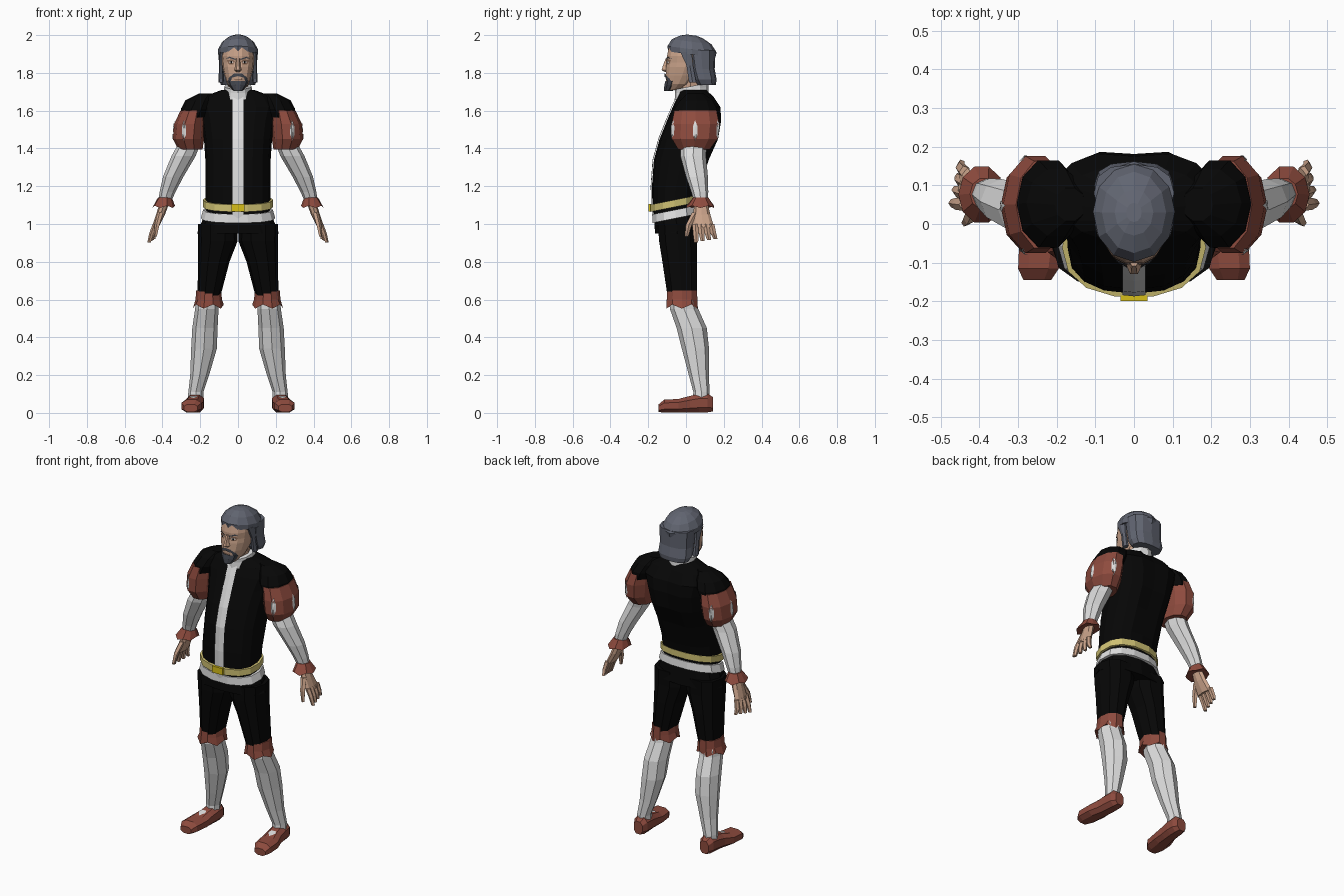
import bpy, bmesh, math
from mathutils import Vector
from mathutils.bvhtree import BVHTree


def material(name, r, g, b):
    m = bpy.data.materials.new(name)
    m.diffuse_color = (r, g, b, 1)
    return m


BLACK = material("black_cloth", 0.002, 0.002, 0.002)
WHITE = material("white_linen", 0.72, 0.72, 0.72)
RED = material("rust_red", 0.27, 0.07, 0.048)
HAIR = material("grey_hair", 0.12, 0.13, 0.165)
BEARD = material("dark_beard", 0.055, 0.06, 0.075)
SKIN = material("skin", 0.58, 0.36, 0.25)
SHADE = material("brown_skin", 0.25, 0.14, 0.09)
BELT = material("pale_yellow", 0.62, 0.53, 0.17)
GOLD = material("gold", 0.68, 0.52, 0.01)


def finish(name, bm, mat):
    me = bpy.data.meshes.new(name)
    bm.to_mesh(me)
    bm.free()
    me.materials.append(mat)
    ob = bpy.data.objects.new(name, me)
    bpy.context.collection.objects.link(ob)
    return ob


def loft(name, mat, rings, n=10, p=2.0, tilt=0.0, sx=1, wave=0.0, along_y=False):
    """Skin rings (cx, cy, z, rx, ry); p squares them off, tilt raises z with y."""
    bm = bmesh.new()
    loops = []
    for k, (cx, cy, z, rx, ry) in enumerate(rings):
        loop = []
        for i in range(n):
            a = 2 * math.pi * (i + (0.5 if along_y else 0)) / n
            c, s = math.cos(a), math.sin(a)
            x = cx + rx * math.copysign(abs(c) ** (2 / p), c)
            y = cy + ry * math.copysign(abs(s) ** (2 / p), s)
            if along_y:
                co = (sx * x, z, y)
            else:
                dz = wave * (i % 2) if k == len(rings) - 1 else 0
                co = (sx * x, y, z + tilt * (y - cy) + dz)
            loop.append(bm.verts.new(co))
        loops.append(loop)
    for a, b in zip(loops, loops[1:]):
        for i in range(n):
            j = (i + 1) % n
            bm.faces.new((a[i], a[j], b[j], b[i]))
    bm.faces.new(loops[0])
    bm.faces.new(loops[-1])
    bmesh.ops.recalc_face_normals(bm, faces=bm.faces)
    return finish(name, bm, mat)


def decal(name, target, mat, polys, d, u, origin=(0, 0, 0), lift=0.004):
    """Project flat outlines onto a target along d, as a thin skin over it."""
    d, u, o = Vector(d).normalized(), Vector(u).normalized(), Vector(origin)
    v = u.cross(d) if abs(d.z) < 0.9 else Vector((0, 1, 0))
    if abs(d.z) < 0.9 and v.z < 0:
        v = -v
    me = target.data
    tree = BVHTree.FromPolygons([w.co for w in me.vertices],
                                [tuple(f.vertices) for f in me.polygons])
    bm = bmesh.new()
    for poly in polys:
        bm.faces.new([bm.verts.new(o + u * a + v * b) for a, b in poly])
    bmesh.ops.triangulate(bm, faces=bm.faces[:])
    bmesh.ops.subdivide_edges(bm, edges=bm.edges[:], cuts=1, use_grid_fill=True)
    for w in bm.verts:
        hit = tree.ray_cast(w.co - d, d)[0] or tree.find_nearest(w.co)[0]
        w.co = hit - d * lift
    bm.normal_update()
    for f in bm.faces:
        if f.normal.dot(d) > 0:
            f.normal_flip()
    return finish(name, bm, mat)


def both(poly):
    return [poly, [(-a, b) for a, b in poly]]


FRONT, XAX = (0, 1, 0), (1, 0, 0)

# Doublet body with a shallow spine groove
body = [(0, -.06, 1.03, .168, .11), (0, -.061, 1.10, .172, .117),
        (0, -.052, 1.20, .172, .128), (0, -.02, 1.34, .173, .15),
        (0, .02, 1.45, .18, .16), (0, .048, 1.55, .195, .148),
        (0, .06, 1.62, .215, .13), (0, .053, 1.675, .18, .098),
        (0, .04, 1.71, .085, .07)]
torso = loft("doublet", BLACK, body, n=16, p=2.4)
for w in torso.data.vertices:
    if abs(w.co.x) < 0.001 and w.co.y > 0.1:
        w.co.y -= 0.015

# White front placket, cut at each body ring
zs = [b[2] for b in body[:-1]] + [1.70]
decal("placket", torso, WHITE,
      [[(-.03, a), (.03, a), (.03, b), (-.03, b)] for a, b in zip(zs, zs[1:])],
      FRONT, XAX, lift=.007)

# Belt, buckle, hem trim, peplum and collar
loft("belt", BELT, [(0, -.06, 1.09, .186, .13), (0, -.06, 1.128, .186, .13)], n=14, p=2.3, tilt=.2)
loft("hem_trim", WHITE, [(0, -.055, 1.03, .197, .125), (0, -.057, 1.075, .185, .122)],
     n=14, p=2.3, tilt=.2)
loft("peplum", BLACK, [(0, -.055, 1.06, .172, .112), (0, -.047, .95, .217, .118)], n=12, p=2.4)
bm = bmesh.new()
bmesh.ops.create_cube(bm, size=1)
for w in bm.verts:
    w.co = Vector((w.co.x * .07, w.co.y * .014 - .192, w.co.z * .04 + 1.085))
finish("buckle", bm, GOLD)
loft("collar", WHITE, [(0, .03, 1.675, .085, .09), (0, .03, 1.71, .074, .088),
                       (0, .03, 1.73, .072, .09)], n=12, tilt=.2)

# Arms and legs, mirrored left and right
for side, sx in (("left", 1), ("right", -1)):
    def part(name, mat, rings, **kw):
        return loft(side + "_" + name, mat, rings, sx=sx, **kw)

    part("shoulder", BLACK, [(.165, .05, 1.692, .04, .045), (.2, .055, 1.655, .078, .09),
                             (.22, .052, 1.61, .082, .118), (.235, .05, 1.565, .072, .118)])
    puff = part("puff_sleeve", RED, [(.237, .05, 1.60, .068, .118), (.255, .05, 1.53, .083, .132),
                                     (.262, .046, 1.45, .083, .126), (.252, .042, 1.395, .064, .088)], n=10)
    # White slashes in the puffed sleeve: front, outside and back
    for k, ang in enumerate((-75, 0, 75)):
        a = math.radians(ang)
        out = Vector((sx * math.cos(a), math.sin(a), 0))
        decal(f"{side}_slash_{k}", puff, WHITE,
              [[(0, .055), (.014, .02), (.014, -.02), (0, -.055), (-.012, -.02), (-.012, .02)]],
              -out, (-out.y, out.x, 0), (sx * .255, .048, 1.495))
    part("sleeve", WHITE, [(.255, .04, 1.43, .058, .07), (.288, .038, 1.36, .064, .068),
                           (.343, .058, 1.25, .054, .058), (.373, .073, 1.17, .042, .045),
                           (.39, .08, 1.11, .033, .035)], n=8)
    part("wrist_cuff", RED, [(.387, .078, 1.14, .037, .042), (.394, .076, 1.085, .06, .076)],
         n=10, wave=.012)
    part("palm", SKIN, [(.39, .08, 1.11, .025, .035), (.41, .083, 1.05, .024, .046),
                        (.437, .09, .985, .018, .058)], n=8)
    for i in range(4):
        part(f"finger_{i}", SKIN, [(.437, .05 + .028 * i, 1.0, .015, .017),
                                   (.457 - .003 * i, .052 + .031 * i, .95, .013, .016),
                                   (.47 - .008 * i, .054 + .034 * i, .903 + .006 * i, .01, .011)], n=5)
    part("thumb", SKIN, [(.41, .05, 1.06, .017, .02), (.427, .015, .995, .014, .017),
                         (.437, .003, .935, .009, .01)], n=5)

    part("breeches", BLACK, [(.108, -.045, 1.0, .105, .108), (.107, -.042, .91, .105, .105),
                             (.128, -.033, .8, .083, .096), (.155, -.02, .61, .06, .08)], n=10, p=2.3)
    part("knee_cuff", RED, [(.155, -.02, .648, .066, .083), (.155, -.021, .60, .07, .085),
                            (.157, -.022, .552, .082, .086)], n=10, wave=.022)
    part("stocking", WHITE, [(.163, -.015, .60, .06, .07), (.165, -.01, .55, .062, .075),
                             (.175, .03, .45, .067, .08), (.18, .05, .34, .068, .072),
                             (.203, .068, .2, .05, .053), (.223, .082, .11, .04, .043),
                             (.225, .08, .06, .042, .045)], n=8)
    # Each shoe ring: centre x, centre height, y, half width, half height
    shoe = part("shoe", RED, [(.25, .025, -.145, .038, .022), (.247, .036, -.115, .056, .036),
                              (.24, .038, -.04, .06, .038), (.23, .046, .02, .05, .046),
                              (.225, .052, .07, .049, .052), (.223, .053, .115, .046, .053),
                              (.223, .045, .143, .03, .04)], n=8, p=2.5, along_y=True)
    decal(side + "_shoe_opening", shoe, WHITE,
          [[(-.022, .0), (0, -.03), (.022, .0), (.015, .02), (-.015, .02)]],
          (0, 0, -1), XAX, (sx * .236, -.01, .1))

# Neck and head
loft("neck", SKIN, [(0, .03, 1.67, .052, .058), (0, .02, 1.79, .052, .06)], n=8)
head = loft("head", SKIN, [(0, -.065, 1.71, .03, .035), (0, -.04, 1.74, .056, .067),
                           (0, -.02, 1.785, .072, .09), (0, -.005, 1.83, .083, .102),
                           (0, .0, 1.855, .084, .102), (0, .005, 1.89, .088, .108),
                           (0, .01, 1.94, .08, .102), (0, .02, 1.975, .05, .07)], n=14, p=2.2)
loft("nose", SKIN, [(0, -.098, 1.875, .011, .012), (0, -.106, 1.835, .013, .02),
                    (0, -.106, 1.815, .02, .027), (0, -.1, 1.805, .013, .015)], n=6)

# Hair: crown, back lock and temples
loft("hair_crown", HAIR, [(0, .03, 1.897, .106, .125), (0, .032, 1.925, .106, .13),
                          (0, .03, 1.965, .083, .105), (0, .03, 1.99, .05, .06),
                          (0, .03, 2.0, .02, .025)], n=12, tilt=-.13)
loft("hair_back", HAIR, [(0, .08, 1.92, .104, .075), (0, .087, 1.82, .1, .065),
                         (0, .1, 1.765, .103, .062), (0, .108, 1.737, .09, .05)], n=12, p=2.5)
for side, sx in (("left", 1), ("right", -1)):
    loft(side + "_sideburn", HAIR, [(.087, .0, 1.91, .014, .035), (.09, .02, 1.84, .01, .02),
                                    (.09, .035, 1.75, .014, .022)], n=6, sx=sx)

# Beard and moustache
loft("beard", BEARD, [(0, -.075, 1.757, .056, .036), (0, -.079, 1.735, .047, .037),
                      (0, -.093, 1.705, .024, .026)], n=10)
decal("moustache", head, BEARD,
      both([(0, 1.798), (.024, 1.795), (.05, 1.772), (.054, 1.748), (.04, 1.75), (.032, 1.775), (0, 1.783)]),
      FRONT, XAX, lift=.006)
decal("mouth", head, SHADE, [[(-.022, 1.768), (.022, 1.768), (.014, 1.76), (-.014, 1.76)]],
      FRONT, XAX, lift=.005)

# Eyes and brows
decal("eye_sockets", head, SHADE, both([(.016, 1.862), (.03, 1.872), (.058, 1.867), (.05, 1.846), (.026, 1.844)]),
      FRONT, XAX, lift=.003)
decal("eyes", head, WHITE, both([(.022, 1.857), (.035, 1.864), (.05, 1.857), (.035, 1.85)]),
      FRONT, XAX, lift=.005)
decal("pupils", head, BLACK, both([(.032, 1.863), (.04, 1.863), (.04, 1.851), (.032, 1.851)]),
      FRONT, XAX, lift=.007)
decal("brows", head, BEARD, both([(.012, 1.874), (.045, 1.886), (.066, 1.874), (.044, 1.878), (.014, 1.868)]),
      FRONT, XAX, lift=.006)
